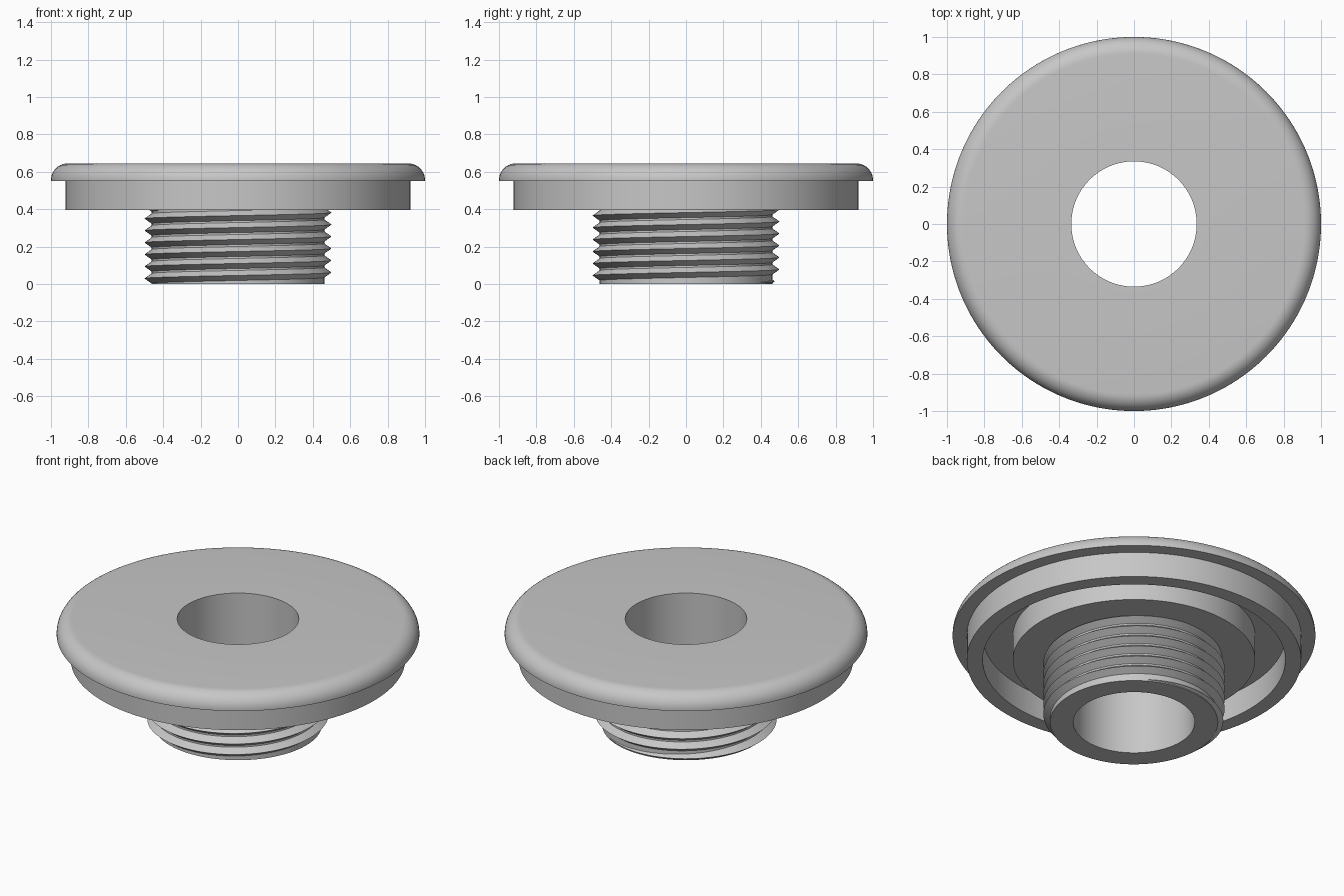
import bpy, bmesh
from math import sin, cos, pi, radians

if "Cube" in bpy.data.objects:
    bpy.data.objects.remove(bpy.data.objects["Cube"])

# Single plain grey finish
grey = bpy.data.materials.new("plain grey")
grey.use_nodes = True
tone = (0.57, 0.57, 0.57, 1)
grey.diffuse_color = tone
grey.node_tree.nodes["Principled BSDF"].inputs["Base Color"].default_value = tone


def skin(name, rings, closed):
    """Join consecutive closed section loops with quads."""
    bm = bmesh.new()
    loops = [[bm.verts.new(p) for p in ring] for ring in rings]
    pairs = list(zip(loops, loops[1:]))
    if closed:
        pairs.append((loops[-1], loops[0]))
    else:
        bm.faces.new(loops[0])
        bm.faces.new(loops[-1])
    n = len(loops[0])
    for a, b in pairs:
        for i in range(n):
            j = (i + 1) % n
            bm.faces.new((a[i], b[i], b[j], a[j]))
    bmesh.ops.recalc_face_normals(bm, faces=bm.faces)
    mesh = bpy.data.meshes.new(name)
    bm.to_mesh(mesh)
    bm.free()
    mesh.materials.append(grey)
    obj = bpy.data.objects.new(name, mesh)
    bpy.context.collection.objects.link(obj)
    bpy.ops.object.select_all(action="DESELECT")
    obj.select_set(True)
    bpy.context.view_layer.objects.active = obj
    bpy.ops.object.shade_smooth_by_angle(angle=radians(30))
    return obj


def section(points, angle):
    return [(r * cos(angle), r * sin(angle), z) for r, z in points]


# Dimensions
HOLE, STEM, BOSS, RING_IN, RING_OUT, RIM = 0.335, 0.462, 0.668, 0.834, 0.922, 1.0
SEAT_Z, LIP_Z, TOP_Z, FILLET = 0.397, 0.55, 0.645, 0.09

# Turned body: bored stem, boss, groove, skirt ring and rounded cap
profile = [(HOLE, 0), (STEM, 0), (STEM, SEAT_Z), (BOSS, SEAT_Z), (BOSS, LIP_Z),
           (RING_IN, LIP_Z), (RING_IN, SEAT_Z), (RING_OUT, SEAT_Z),
           (RING_OUT, LIP_Z), (RIM, LIP_Z)]
for i in range(11):
    a = i / 10 * pi / 2
    profile.append((RIM - FILLET + FILLET * cos(a), TOP_Z - FILLET + FILLET * sin(a)))
profile.append((HOLE, TOP_Z))
SEG = 160
skin("flanged_body", [section(profile, 2 * pi * i / SEG) for i in range(SEG)], True)

# Helical thread: V ridge that fades in at the bottom and runs up into the boss
PITCH, CREST, HALF, STEPS = 0.064, 0.5, 0.027, 96
START = radians(60)
START_Z = 0.03 - PITCH / 3
rings = []
for i in range(int(6.4 * STEPS) + 1):
    turn = i / STEPS
    grow = min(1, 0.05 + turn / 0.3)
    z = START_Z + PITCH * turn
    low = max(0.001, z - HALF * grow)
    high = z + HALF * grow
    tip = STEM + (CREST - STEM) * grow
    rings.append(section([(STEM - 0.01, low), (STEM, low), (tip, max(z, low + 0.001)),
                          (STEM, high), (STEM - 0.01, high)], START + 2 * pi * turn))
skin("screw_thread", rings, False)
